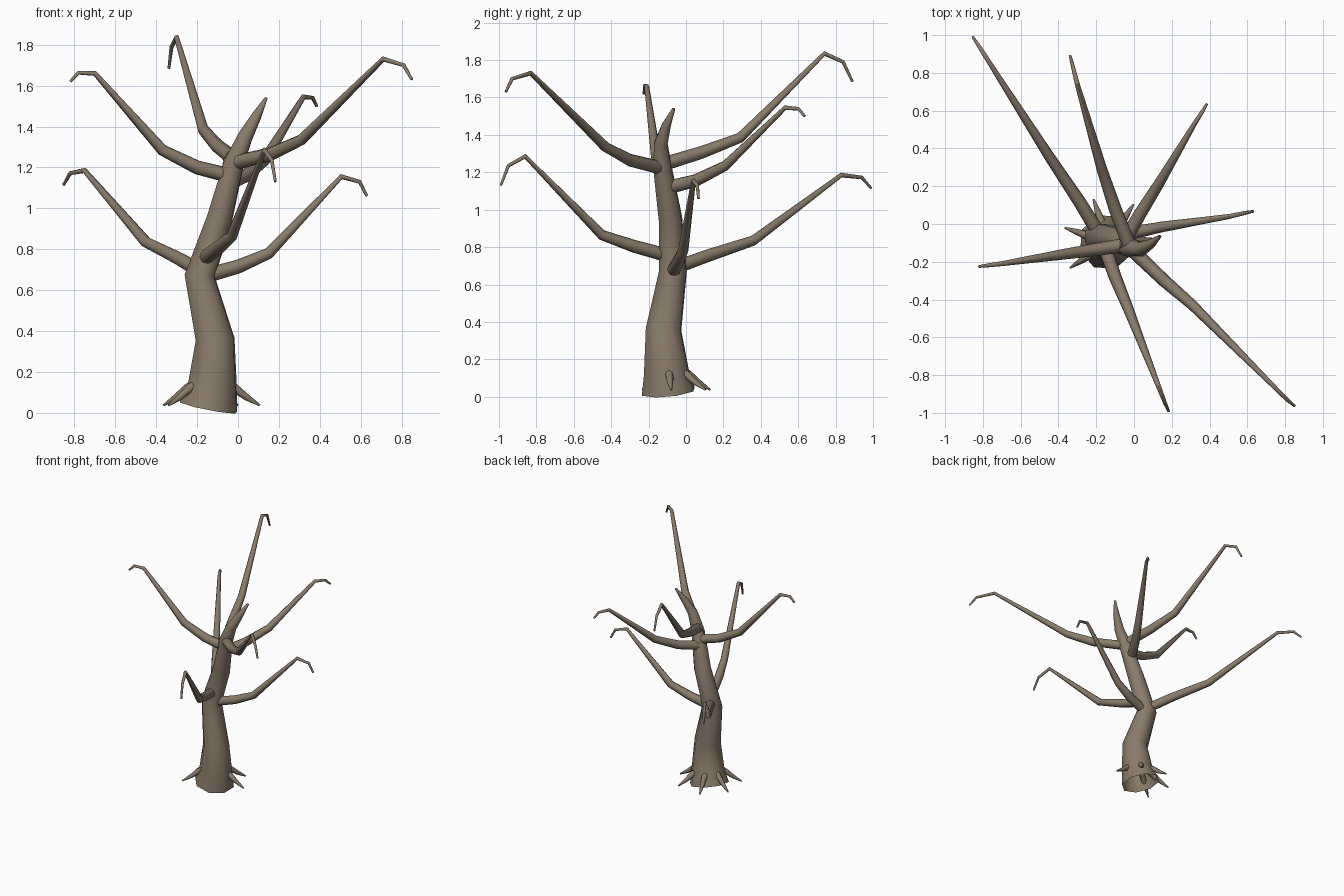
import bpy
from math import cos, sin, radians
from mathutils import Vector

cube = bpy.data.objects.get("Cube")
if cube:
    bpy.data.objects.remove(cube, do_unlink=True)

# Bark material
COLOR = (0.25, 0.2, 0.145, 1)
bark = bpy.data.materials.new("bark")
bark.use_nodes = True
bark.diffuse_color = COLOR
shader = bark.node_tree.nodes["Principled BSDF"]
shader.inputs["Base Color"].default_value = COLOR
shader.inputs["Roughness"].default_value = 0.9


def limb(name, points, radii, caps=True):
    """Tapered eight-sided tube along a bent path."""
    curve = bpy.data.curves.new(name, "CURVE")
    curve.dimensions = "3D"
    curve.bevel_depth = 1
    curve.bevel_resolution = 2
    curve.use_fill_caps = caps
    spline = curve.splines.new("POLY")
    spline.points.add(len(points) - 1)
    for p, co, r in zip(spline.points, points, radii):
        p.co = (*co, 1)
        p.radius = r
    obj = bpy.data.objects.new(name, curve)
    bpy.context.collection.objects.link(obj)
    bpy.ops.object.select_all(action="DESELECT")
    obj.select_set(True)
    bpy.context.view_layer.objects.active = obj
    bpy.ops.object.convert(target="MESH")
    obj = bpy.context.object
    obj.data.materials.clear()
    obj.data.materials.append(bark)
    bpy.ops.object.shade_smooth_by_angle(angle=radians(50))
    return obj


# Trunk, open underneath, ending in a bent spike
trunk_path = [(-.145, -.095, .028), (-.125, -.105, .13), (-.112, -.12, .36),
              (-.187, -.07, .67), (-.09, -.083, .95), (-.02, -.125, 1.22),
              (.035, -.135, 1.35), (.09, -.105, 1.45), (.138, -.065, 1.54)]
limb("trunk", trunk_path, [.15, .127, .1, .078, .066, .052, .039, .026, .008], caps=False)

# Branches: start, two bends, peak, then a drooping tip
BRANCH_RADII = [.037, .034, .028, .013, .01, .007]
branches = {
    "lower_back_branch": [(-.18, -.06, .69), (-.29, .12, .755), (-.45, .36, .835),
                          (-.75, .83, 1.185), (-.82, .94, 1.172), (-.853, .99, 1.115)],
    "top_back_branch": [(-.03, -.1, 1.25), (-.1, .08, 1.305), (-.17, .29, 1.385),
                        (-.3, .74, 1.835), (-.325, .84, 1.79), (-.338, .89, 1.685)],
    "upper_back_left_branch": [(-.05, -.09, 1.12), (.03, .05, 1.155), (.13, .21, 1.235),
                               (.32, .53, 1.545), (.365, .6, 1.54), (.385, .635, 1.5)],
    "lower_left_branch": [(-.16, -.07, .67), (0, -.045, .715), (.15, -.015, .78),
                          (.505, .04, 1.155), (.595, .06, 1.13), (.63, .067, 1.06)],
    "upper_right_branch": [(-.04, -.11, 1.16), (-.2, -.135, 1.2), (-.37, -.16, 1.285),
                           (-.7, -.21, 1.66), (-.78, -.22, 1.663), (-.82, -.225, 1.62)],
    "lower_front_branch": [(-.17, -.08, .75), (-.1, -.28, .805), (-.03, -.45, .865),
                           (.13, -.86, 1.285), (.165, -.95, 1.235), (.183, -.99, 1.13)],
    "upper_front_branch": [(-.05, -.1, 1.215), (.16, -.3, 1.265), (.31, -.43, 1.335),
                           (.71, -.83, 1.73), (.81, -.93, 1.7), (.85, -.963, 1.63)],
}
for name, path in branches.items():
    limb(name, path, BRANCH_RADII)

# Root spikes around the back and sides of the trunk
centre = Vector((-.135, -.1, 0))
for i in range(5):
    a = radians(5 + 52 * i)
    out = Vector((cos(a), sin(a), 0))
    profile = [(.08, .145), (.12, .12), (.18, .075), (.243, .037)]
    limb(f"root_{i + 1}", [centre + out * d + Vector((0, 0, z)) for d, z in profile],
         [.022, .022, .016, .005])
